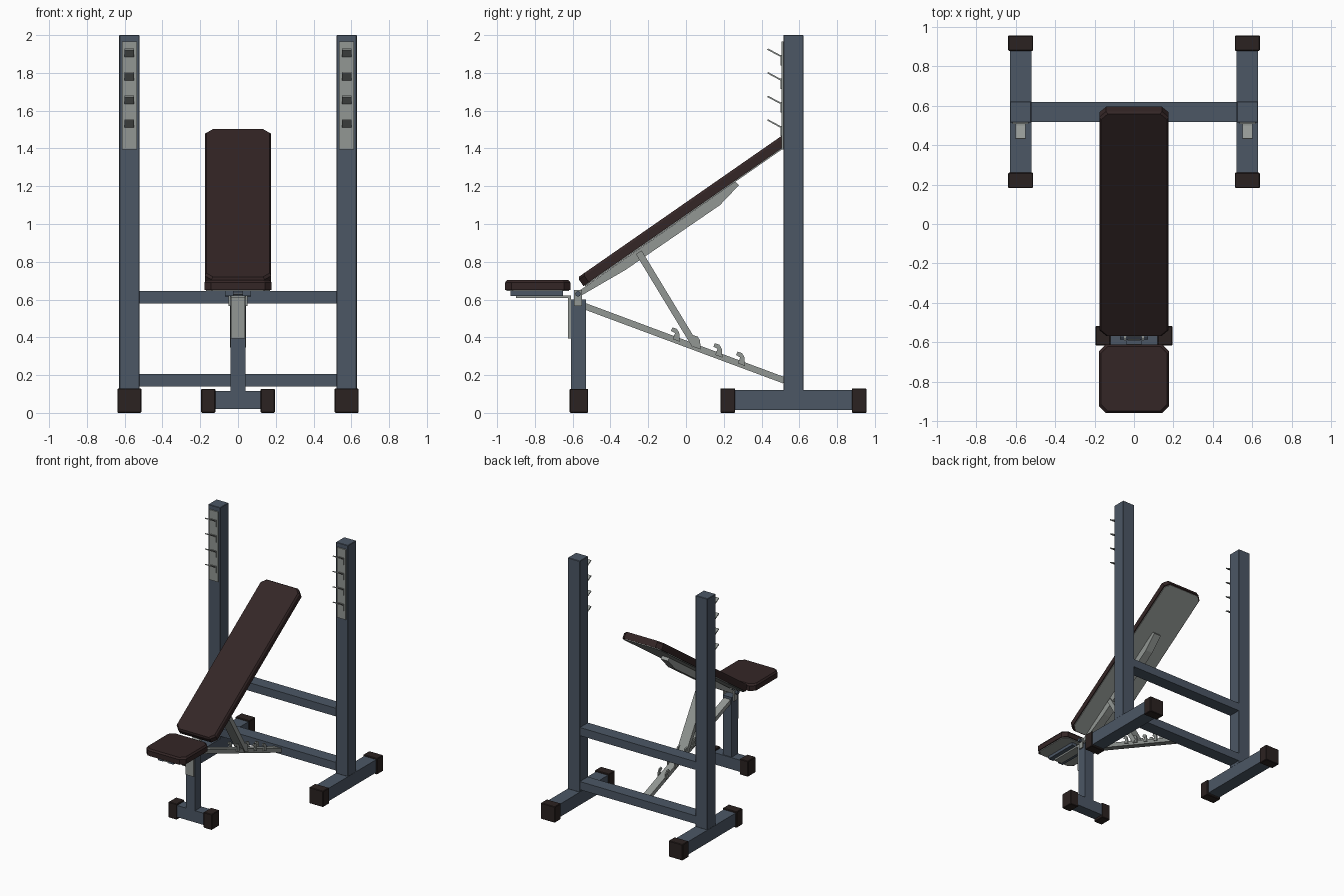
import bpy, bmesh, math
from mathutils import Vector

if "Cube" in bpy.data.objects:
    bpy.data.objects.remove(bpy.data.objects["Cube"])


def material(name, rgb):
    m = bpy.data.materials.new(name)
    m.diffuse_color = (*rgb, 1)
    m.use_nodes = True
    m.node_tree.nodes["Principled BSDF"].inputs["Base Color"].default_value = m.diffuse_color
    return m


STEEL = material("blue grey steel", (0.072, 0.095, 0.130))
METAL = material("light grey metal", (0.290, 0.310, 0.295))
PAD = material("dark brown vinyl", (0.034, 0.019, 0.019))
RUBBER = material("dark brown rubber", (0.024, 0.016, 0.015))


def finish(bm, name, mat):
    bmesh.ops.recalc_face_normals(bm, faces=bm.faces[:])
    me = bpy.data.meshes.new(name)
    bm.to_mesh(me)
    bm.free()
    me.materials.append(mat)
    ob = bpy.data.objects.new(name, me)
    bpy.context.collection.objects.link(ob)
    return ob


def box(name, x, y, z, mat, bevel=0.0):
    """Box from (min, max) ranges."""
    bm = bmesh.new()
    bmesh.ops.create_cube(bm, size=1)
    for v in bm.verts:
        v.co = Vector([(a + b) / 2 + c * (b - a) for (a, b), c in zip((x, y, z), v.co)])
    if bevel:
        bmesh.ops.bevel(bm, geom=bm.edges[:], offset=bevel, segments=1, affect='EDGES')
    return finish(bm, name, mat)


def profile(name, pts, x0, x1, mat):
    """Side profile (y, z) extruded across x."""
    bm = bmesh.new()
    a = [bm.verts.new((x0, y, z)) for y, z in pts]
    b = [bm.verts.new((x1, y, z)) for y, z in pts]
    bm.faces.new(a)
    bm.faces.new(b[::-1])
    for i in range(len(a)):
        j = (i + 1) % len(a)
        bm.faces.new((a[i], b[i], b[j], a[j]))
    return finish(bm, name, mat)


def bar(name, p, q, t, x0, x1, mat):
    """Flat bar between two (y, z) points."""
    d = (Vector(q) - Vector(p)).normalized() * t / 2
    n = Vector((-d.y, d.x))
    p, q = Vector(p), Vector(q)
    return profile(name, [p + n, q + n, q - n, p - n], x0, x1, mat)


def slab(name, hx, hy, levels, mat, corner=0.035):
    """Cushion: octagonal outline lofted through (z, inset) levels."""
    bm = bmesh.new()
    rings = []
    for z, inset in levels:
        a, b = hx - inset, hy - inset
        c = corner
        o = [(a, b - c), (a - c, b), (c - a, b), (-a, b - c),
             (-a, c - b), (c - a, -b), (a - c, -b), (a, c - b)]
        rings.append([bm.verts.new((x, y, z)) for x, y in o])
    for r, s in zip(rings, rings[1:]):
        for i in range(8):
            j = (i + 1) % 8
            bm.faces.new((r[i], r[j], s[j], s[i]))
    bm.faces.new(rings[0])
    bm.faces.new(rings[-1])
    return finish(bm, name, mat)


# Rack sides: upright, floor tube, end caps, hook plate and four bar hooks
for s, side in ((-1, "left"), (1, "right")):
    c = 0.575 * s
    tube = (c - 0.054, c + 0.054)
    box(f"upright_{side}", tube, (0.515, 0.622), (0.118, 2.0), STEEL, 0.003)
    box(f"floor_tube_{side}", tube, (0.2, 0.93), (0.015, 0.12), STEEL)
    for y, end in ((0.182, "front"), (0.878, "rear")):
        box(f"floor_cap_{side}_{end}", (c - 0.063, c + 0.063), (y, y + 0.078),
            (0, 0.13), RUBBER, 0.004)
    box(f"hook_plate_{side}", (c - 0.04, c + 0.04), (0.506, 0.516), (1.395, 1.965), METAL)
    for i in range(4):
        z = 1.51 + i * 0.125
        hook_x = (c - 0.025, c + 0.025)
        box(f"hook_base_{side}_{i}", hook_x, (0.5, 0.507), (z - 0.045, z + 0.01), METAL)
        bar(f"bar_hook_{side}_{i}", (0.432, z + 0.041), (0.508, z), 0.008, *hook_x, METAL)

# Cross tubes between the uprights
for z, name in ((0.14, "lower"), (0.58, "upper")):
    box(f"cross_tube_{name}", (-0.53, 0.53), (0.517, 0.62), (z, z + 0.066), STEEL)

# Front leg with its foot
box("front_leg", (-0.04, 0.04), (-0.61, -0.53), (0.1, 0.6), STEEL)
box("front_foot", (-0.16, 0.16), (-0.61, -0.523), (0.02, 0.115), STEEL)
for s, side in ((-1, "left"), (1, "right")):
    box(f"front_foot_cap_{side}", sorted((0.12 * s, 0.195 * s)), (-0.616, -0.518),
        (0, 0.127), RUBBER, 0.004)

# Seat, its board, rails and angle bracket
seat = slab("seat", 0.178, 0.173, [(0.65, 0), (0.69, 0), (0.703, 0.01)], PAD)
board = slab("seat_board", 0.17, 0.165, [(0.644, 0), (0.65, 0)], METAL)
for ob in (seat, board):
    ob.location.y = -0.785
for s, side in ((-1, "left"), (1, "right")):
    box(f"seat_rail_{side}", sorted((0.025 * s, 0.07 * s)), (-0.93, -0.65), (0.62, 0.645), STEEL)
box("seat_bracket_arm", (-0.036, 0.036), (-0.9, -0.61), (0.607, 0.621), METAL)
box("seat_bracket_drop", (-0.036, 0.036), (-0.624, -0.609), (0.395, 0.612), METAL)

# Pivot cheeks and pin on top of the leg
for s, side in ((-1, "left"), (1, "right")):
    box(f"pivot_cheek_{side}", sorted((0.04 * s, 0.05 * s)), (-0.592, -0.55), (0.565, 0.65), METAL)
pin = [(-0.572 + 0.015 * math.cos(a), 0.63 + 0.015 * math.sin(a))
       for a in (i * math.pi / 4 for i in range(8))]
profile("pivot_pin", pin, -0.07, 0.07, STEEL)

# Inclined backrest with its board
back = slab("backrest", 0.176, 0.693, [(0, 0), (0.042, 0), (0.054, 0.008)], PAD)
back_board = slab("backrest_board", 0.168, 0.685, [(-0.006, 0), (0, 0)], METAL)
for ob in (back, back_board):
    ob.rotation_euler.x = math.radians(34.8)
    ob.location = (0, 0.026, 1.067)

# Spine under the backrest
profile("backrest_spine", [(-0.59, 0.63), (-0.54, 0.664), (0.262, 1.224), (0.28, 1.205),
                           (0.18, 1.1), (-0.32, 0.757), (-0.565, 0.615)], -0.032, 0.032, METAL)

# Inclined lower rail, prop strut and four pairs of adjustment notches
bar("lower_rail", (-0.55, 0.57), (0.52, 0.172), 0.034, -0.03, 0.03, METAL)
bar("prop_strut", (-0.25, 0.85), (0.05, 0.355), 0.036, -0.042, 0.042, METAL)
for i, y in enumerate((-0.05, 0.06, 0.175, 0.295)):
    z = 0.585 - 0.372 * (y + 0.53)
    pts = [(-0.03, 0.028), (-0.022, 0.046), (0.002, 0.038), (0.014, 0.018),
           (0.018, -0.03), (-0.02, -0.016), (-0.008, 0.016)]
    for s in (-1, 1):
        profile(f"notch_{i}_{'left' if s < 0 else 'right'}",
                [(y + a, z + b) for a, b in pts], 0.028 * s, 0.038 * s, METAL)
